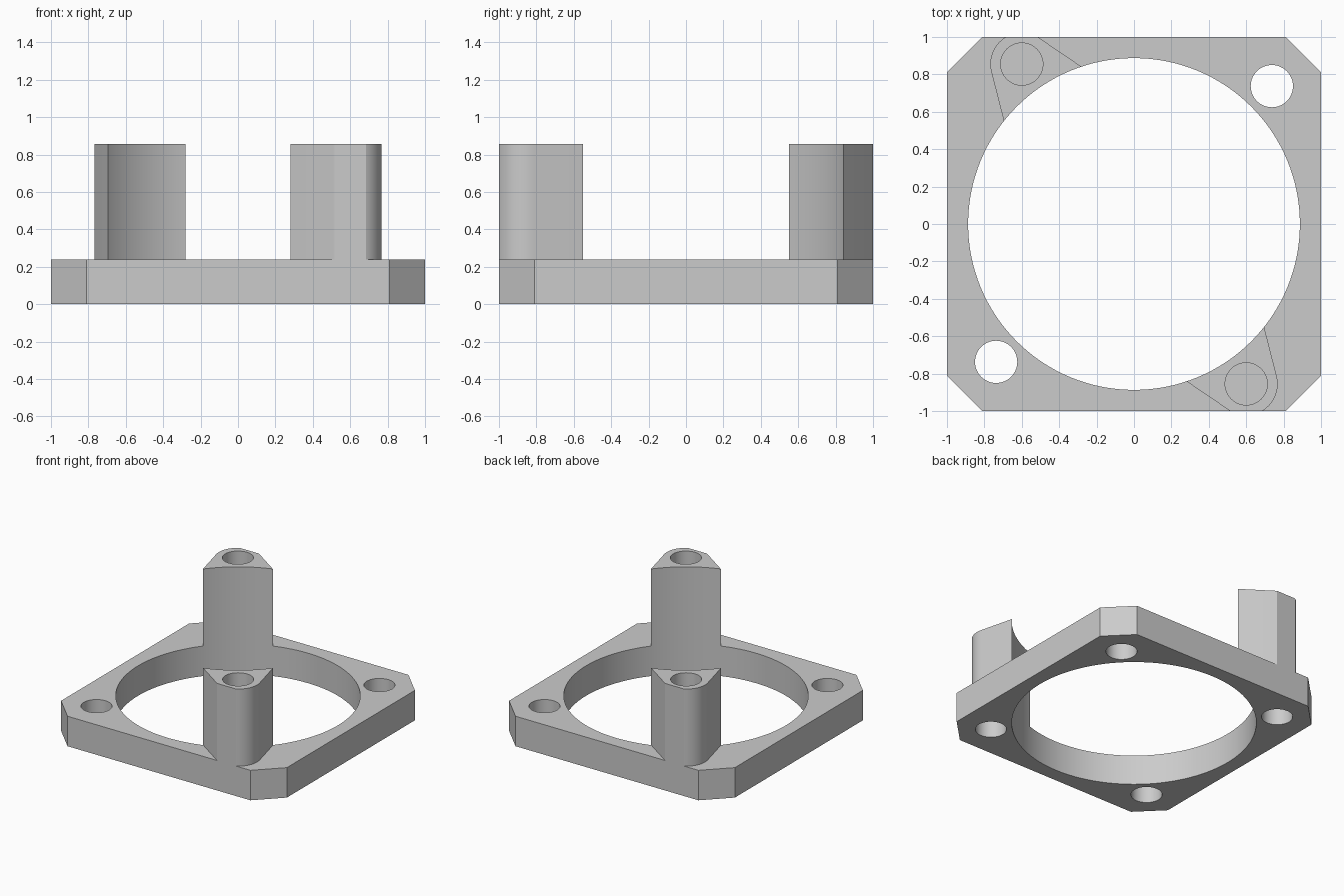
import bpy, bmesh, math
from mathutils import Vector

if "Cube" in bpy.data.objects:
    bpy.data.objects.remove(bpy.data.objects["Cube"])

PLATE_H, POST_H = 0.24, 0.857
RING_R, HOLE_R = 0.887, 0.113
CHAMFER, HOLE_POS = 0.81, 0.737
BOSS, BOSS_R = Vector((0.6, -0.855)), 0.168

grey = bpy.data.materials.new("grey plastic")
grey.diffuse_color = (0.6, 0.6, 0.6, 1)
grey.use_nodes = True
grey.node_tree.nodes["Principled BSDF"].inputs["Base Color"].default_value = grey.diffuse_color


def prism(name, points, z0, z1):
    """Extrude a flat outline between two heights."""
    bm = bmesh.new()
    face = bm.faces.new([bm.verts.new((x, y, z0)) for x, y in points])
    top = bmesh.ops.extrude_face_region(bm, geom=[face])["geom"]
    for v in top:
        if isinstance(v, bmesh.types.BMVert):
            v.co.z = z1
    bmesh.ops.recalc_face_normals(bm, faces=bm.faces)
    mesh = bpy.data.meshes.new(name)
    bm.to_mesh(mesh)
    bm.free()
    mesh.materials.append(grey)
    obj = bpy.data.objects.new(name, mesh)
    bpy.context.collection.objects.link(obj)
    return obj


def circle(x, y, r, n):
    return [(x + r * math.cos(2 * math.pi * i / n),
             y + r * math.sin(2 * math.pi * i / n)) for i in range(n)]


def rect(x0, x1, y0, y1):
    return [(x0, y0), (x1, y0), (x1, y1), (x0, y1)]


def combine(target, tool, operation):
    """Apply a boolean and discard the tool."""
    mod = target.modifiers.new("combine", 'BOOLEAN')
    mod.operation, mod.solver, mod.object = operation, 'EXACT', tool
    bpy.context.view_layer.objects.active = target
    bpy.ops.object.modifier_apply(modifier=mod.name)
    bpy.data.objects.remove(tool, do_unlink=True)


def post_outline(sign):
    """Rounded boss whose two straight flanks flare out to the ring."""
    axis = math.atan2(BOSS.y, BOSS.x)
    dist = RING_R * 1.0
    flare = math.radians(16.6)
    pts = []
    # flank end on the ring, and its tangent angle on the boss
    end = Vector((dist * math.cos(flare), dist * math.sin(flare)))
    rel = end - Vector((BOSS.length, 0))
    a = math.atan2(rel.y, rel.x) - math.acos(BOSS_R / rel.length)
    tangent = Vector((BOSS.length + BOSS_R * math.cos(a), BOSS_R * math.sin(a)))
    inner = end + (end - tangent) * 0.15
    pts.append((inner.x, -inner.y))
    n = 24
    for i in range(n + 1):
        t = -a + 2 * a * i / n
        pts.append((BOSS.length + BOSS_R * math.cos(t), BOSS_R * math.sin(t)))
    pts.append((inner.x, inner.y))
    c, s = math.cos(axis) * sign, math.sin(axis) * sign
    return [(x * c - y * s, x * s + y * c) for x, y in pts]


# square plate with chamfered corners
k = CHAMFER
body = prism("fan_mount", [(k, -1), (1, -k), (1, k), (k, 1),
                           (-k, 1), (-1, k), (-1, -k), (-k, -1)], 0, PLATE_H)

# two opposite posts, trimmed flush with the plate edges
for sign in (1, -1):
    combine(body, prism("post", post_outline(sign), 0.21, POST_H), 'UNION')
    y0, y1 = sorted((sign * -1.0, sign * -1.5))
    combine(body, prism("trim", rect(-1.5, 1.5, y0, y1), -0.5, 1.5), 'DIFFERENCE')

# large round opening
combine(body, prism("opening", circle(0, 0, RING_R, 128), -0.5, 1.5), 'DIFFERENCE')

# corner holes: through at the free corners, blind under the posts
for sx in (1, -1):
    for sy in (1, -1):
        depth = 0.5 if sx == sy else 0.18
        combine(body, prism("corner_hole", circle(sx * HOLE_POS, sy * HOLE_POS, HOLE_R, 48),
                            -0.5, depth), 'DIFFERENCE')

# blind screw holes in the posts
for sign in (1, -1):
    combine(body, prism("post_hole", circle(sign * BOSS.x, sign * BOSS.y, HOLE_R, 48),
                        PLATE_H, 1.5), 'DIFFERENCE')

body.select_set(True)
bpy.context.view_layer.objects.active = body
bpy.ops.object.shade_smooth_by_angle(angle=math.radians(25))
